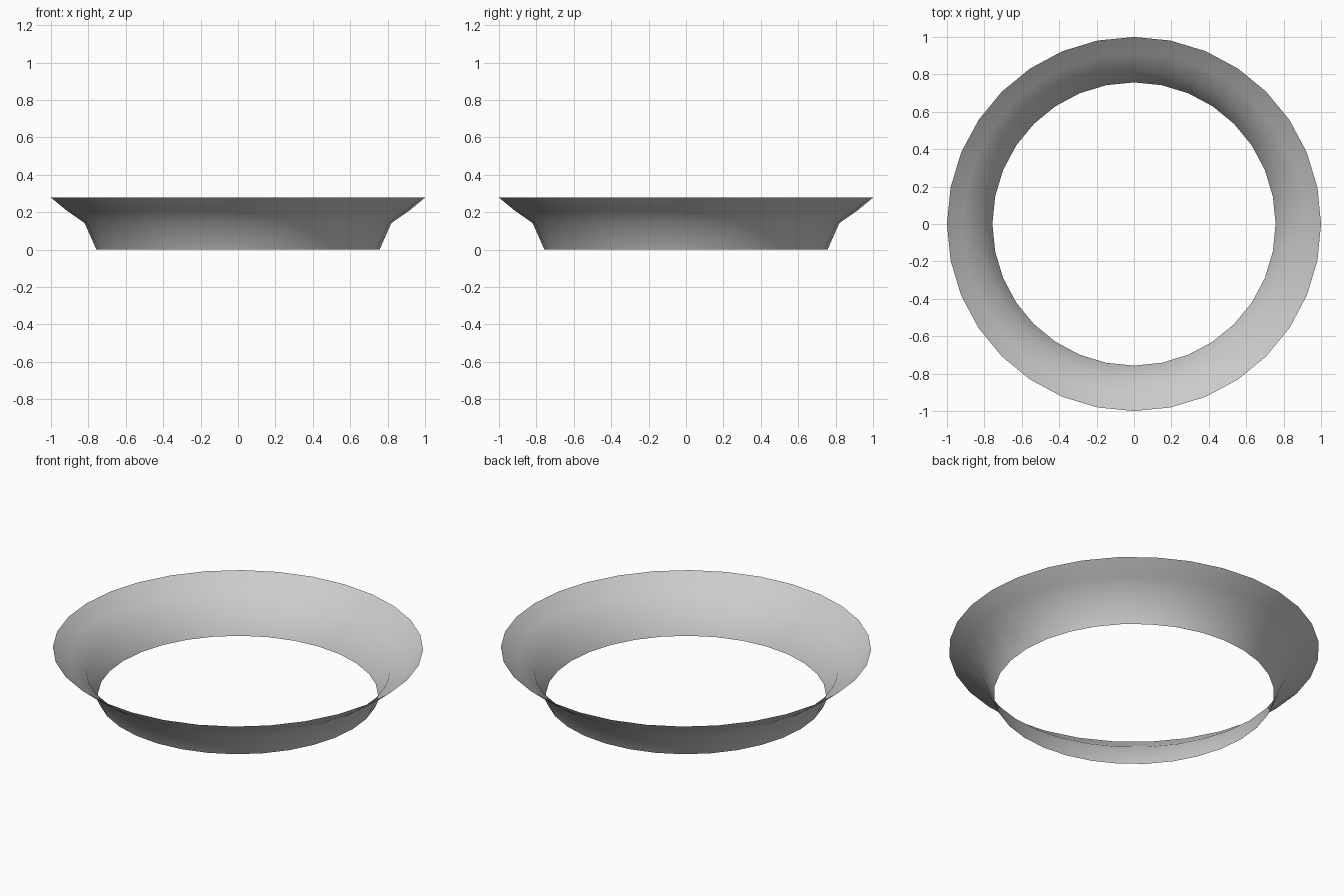
import bpy, bmesh, math

if "Cube" in bpy.data.objects:
    bpy.data.objects.remove(bpy.data.objects["Cube"])

SIDES = 32
# Profile of the thin open wall: radius, height
PROFILE = [(0.757, 0.0), (0.82, 0.142), (0.915, 0.208), (1.0, 0.278)]

# Flared ring: profile revolved around z, open at top and bottom
bm = bmesh.new()
rings = [[bm.verts.new((r * math.cos(2 * math.pi * i / SIDES),
                        r * math.sin(2 * math.pi * i / SIDES), z))
          for i in range(SIDES)] for r, z in PROFILE]
for low, high in zip(rings, rings[1:]):
    for i in range(SIDES):
        j = (i + 1) % SIDES
        face = bm.faces.new((low[i], low[j], high[j], high[i]))
        face.smooth = True

mesh = bpy.data.meshes.new("flared_ring")
bm.to_mesh(mesh)
bm.free()
ring = bpy.data.objects.new("flared_ring", mesh)
bpy.context.collection.objects.link(ring)
